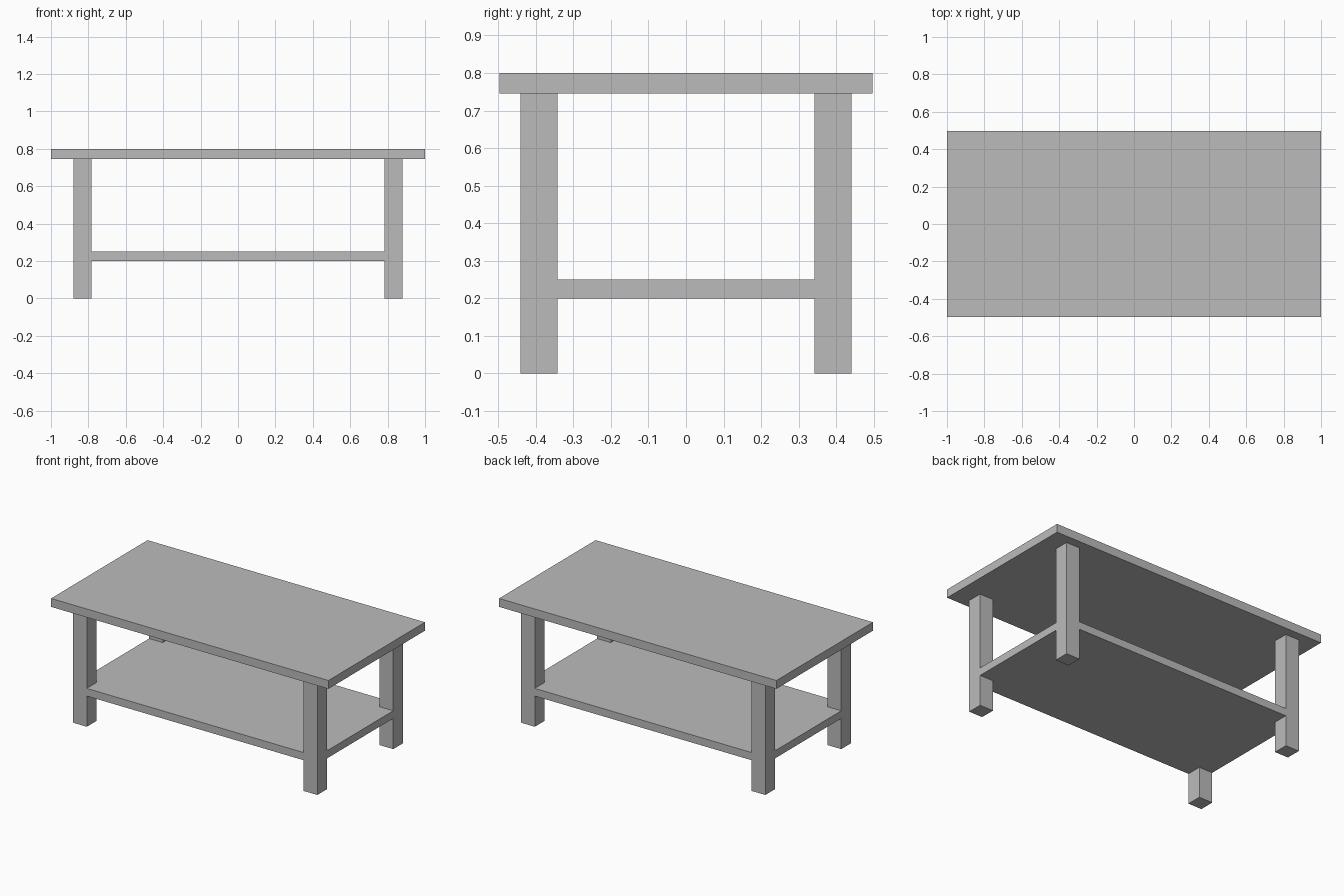
import bpy
import bmesh

cube = bpy.data.objects.get("Cube")
if cube:
    bpy.data.objects.remove(cube, do_unlink=True)

# Single plain grey finish
grey = bpy.data.materials.new("plain_grey")
grey.use_nodes = True
colour = (0.5, 0.5, 0.5, 1)
grey.diffuse_color = colour
grey.node_tree.nodes["Principled BSDF"].inputs["Base Color"].default_value = colour

TOP_X, TOP_Y = 1.0, 0.497        # tabletop half sizes
OUT_X, OUT_Y = 0.88, 0.44        # outer leg faces
LEG = 0.098                      # leg thickness
TOP_Z, UNDER_Z = 0.8, 0.745
SHELF_Z, SHELF_T = 0.2, 0.05


def prism(name, outline, z, height):
    """Extrude a flat outline upward into a solid."""
    bm = bmesh.new()
    base = bm.faces.new([bm.verts.new((x, y, z)) for x, y in outline])
    ext = bmesh.ops.extrude_face_region(bm, geom=[base], use_keep_orig=True)
    verts = [g for g in ext["geom"] if isinstance(g, bmesh.types.BMVert)]
    bmesh.ops.translate(bm, verts=verts, vec=(0, 0, height))
    bmesh.ops.recalc_face_normals(bm, faces=bm.faces)
    mesh = bpy.data.meshes.new(name)
    bm.to_mesh(mesh)
    bm.free()
    mesh.materials.append(grey)
    obj = bpy.data.objects.new(name, mesh)
    bpy.context.collection.objects.link(obj)
    return obj


def rectangle(x0, x1, y0, y1):
    return [(x0, y0), (x1, y0), (x1, y1), (x0, y1)]


# Tabletop
prism("tabletop", rectangle(-TOP_X, TOP_X, -TOP_Y, TOP_Y), UNDER_Z, TOP_Z - UNDER_Z)

# Four square legs
in_x, in_y = OUT_X - LEG, OUT_Y - LEG
for side, sx in (("left", 1), ("right", -1)):
    for end, sy in (("front", -1), ("back", 1)):
        xs = sorted((sx * in_x, sx * OUT_X))
        ys = sorted((sy * in_y, sy * OUT_Y))
        prism(f"{end}_{side}_leg", rectangle(*xs, *ys), 0, UNDER_Z)

# Lower shelf, notched around the legs and flush with their outer faces
notched = []
for sx, sy in ((1, 1), (-1, 1), (-1, -1), (1, -1)):
    corner = [(sx * OUT_X, sy * in_y), (sx * in_x, sy * in_y), (sx * in_x, sy * OUT_Y)]
    notched += corner if sx == sy else corner[::-1]
prism("lower_shelf", notched, SHELF_Z, SHELF_T)
